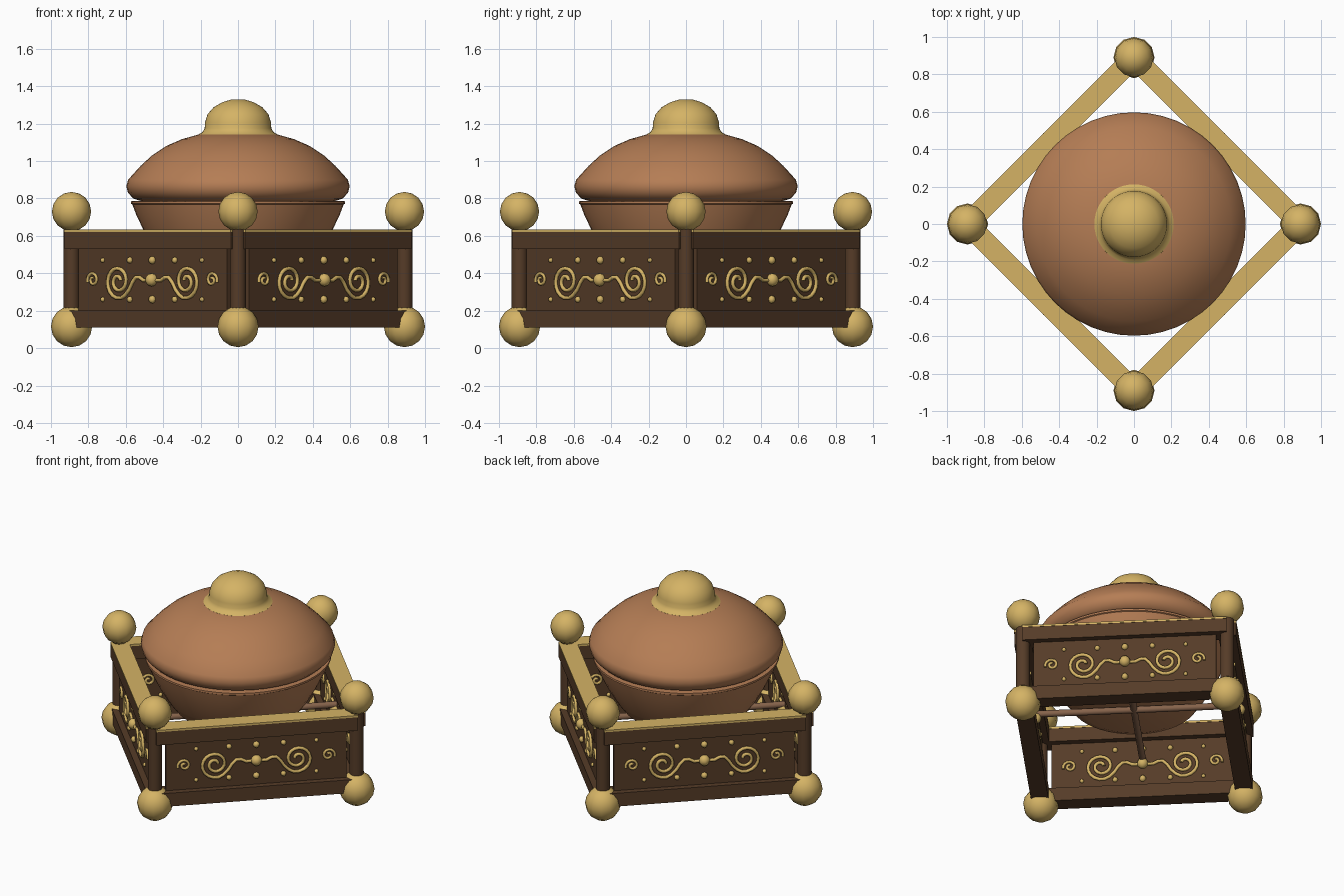
import bpy, bmesh, math
from mathutils import Matrix, Vector

if "Cube" in bpy.data.objects:
    bpy.data.objects.remove(bpy.data.objects["Cube"])


def material(name, rgb):
    m = bpy.data.materials.new(name)
    m.diffuse_color = (*rgb, 1)
    m.use_nodes = True
    m.node_tree.nodes["Principled BSDF"].inputs["Base Color"].default_value = m.diffuse_color
    return m


GOLD = material("gold", (0.66, 0.45, 0.13))
COPPER = material("copper", (0.46, 0.205, 0.09))
WOOD = material("dark_wood", (0.092, 0.045, 0.021))
BAR = material("bar_brown", (0.24, 0.125, 0.07))

CORNER = 0.89                      # post distance from the centre
SIDE = CORNER / math.sqrt(2)       # half length of one frame side
SIDES = [Matrix.Rotation(math.radians(45 + 90 * k), 4, 'Z')
         @ Matrix.Translation((0, -SIDE, 0)) for k in range(4)]


def add(name, mesh, mat, matrix=Matrix()):
    ob = bpy.data.objects.new(name, mesh)
    bpy.context.collection.objects.link(ob)
    ob.matrix_world = matrix
    if not mesh.materials:
        mesh.materials.append(mat)
    return ob


def finish(bm, name, smooth=None):
    bmesh.ops.recalc_face_normals(bm, faces=bm.faces)
    if smooth is not None:
        for f in bm.faces:
            f.smooth = True
        for e in bm.edges:
            if len(e.link_faces) == 2 and e.calc_face_angle(0) > math.radians(smooth):
                e.smooth = False
    mesh = bpy.data.meshes.new(name)
    bm.to_mesh(mesh)
    bm.free()
    return mesh


def box(name, size, centre):
    bm = bmesh.new()
    bmesh.ops.create_cube(bm, size=1, matrix=Matrix.Translation(centre)
                          @ Matrix.Diagonal((*size, 1)))
    return finish(bm, name)


def balls(name, items, seg=12, rings=8):
    bm = bmesh.new()
    for x, y, z, r in items:
        bmesh.ops.create_uvsphere(bm, u_segments=seg, v_segments=rings, radius=r,
                                  matrix=Matrix.Translation((x, y, z)))
    return finish(bm, name, 60)


def rod(name, radius, length, matrix):
    bm = bmesh.new()
    bmesh.ops.create_cone(bm, cap_ends=True, segments=14, radius1=radius,
                          radius2=radius, depth=length, matrix=matrix)
    return finish(bm, name, 40)


def lathe(name, profile, seg=48):
    bm = bmesh.new()
    verts = [bm.verts.new((r, 0, z)) for r, z in profile]
    edges = [bm.edges.new(p) for p in zip(verts, verts[1:])]
    bmesh.ops.spin(bm, geom=verts + edges, axis=(0, 0, 1), cent=(0, 0, 0),
                   angle=math.tau, steps=seg, use_duplicate=False)
    bmesh.ops.remove_doubles(bm, verts=bm.verts, dist=1e-4)
    return finish(bm, name, 35)


# Corner posts with ball feet and finials
post = rod("post", 0.043, 0.55, Matrix.Translation((0, 0, 0.375)))
foot = balls("ball_foot", [(0, 0, 0.115, 0.11)])
finial = balls("ball_finial", [(0, 0, 0.73, 0.105)])
for k in range(4):
    m = Matrix.Rotation(math.radians(90 * k), 4, 'Z') @ Matrix.Translation((CORNER, 0, 0))
    add("post", post, WOOD, m)
    add("ball_foot", foot, GOLD, m)
    add("ball_finial", finial, GOLD, m)

# Frame sides: rails, gold cap strip and thin panel
L = 2 * SIDE
parts = [("top_rail", box("top_rail", (L, 0.108, 0.09), (0, 0, 0.575)), WOOD),
         ("cap_strip", box("cap_strip", (L, 0.112, 0.013), (0, 0, 0.6265)), GOLD),
         ("bottom_rail", box("bottom_rail", (L, 0.108, 0.09), (0, 0, 0.155)), WOOD),
         ("panel", box("panel", (1.126, 0.03, 0.35), (0, 0, 0.365)), WOOD)]

# Gold bosses and studs on both panel faces
studs = []
for y in (-0.018, 0.018):
    studs.append((0, y * 1.3, 0.365, 0.035))
    for z in (0.26, 0.47):
        studs.append((0, y, z, 0.021))
        for s in (-1, 1):
            studs += [(s * 0.17, y, z, 0.017), (s * 0.375, y, z, 0.013)]
parts.append(("studs", balls("studs", studs, 8, 6), GOLD))


# Scroll ornaments: bevelled spiral curves
def spiral(cx, cz, r0, r1, turns, end, n=30):
    pts = []
    for i in range(n + 1):
        t = i / n
        a = end - (1 - t) * turns * math.tau
        r = r0 + (r1 - r0) * t
        pts.append((cx + r * math.cos(a), cz + r * math.sin(a)))
    return pts


tail = [(-0.205, 0.283), (-0.175, 0.313), (-0.152, 0.35), (-0.125, 0.378),
        (-0.095, 0.378), (-0.065, 0.362), (-0.03, 0.362)]
large = spiral(-0.257, 0.357, 0.018, 0.092, 1.75, -math.pi / 2 + 0.25) + tail
small = spiral(-0.45, 0.365, 0.008, 0.042, 1.4, math.radians(200), 18)
curve = bpy.data.curves.new("scrolls", 'CURVE')
curve.dimensions = '3D'
curve.bevel_depth = 0.011
curve.bevel_resolution = 1
curve.use_fill_caps = True
for y in (-0.019, 0.019):
    for s in (1, -1):
        for pts, thick in ((large, 1), (small, 0.8)):
            sp = curve.splines.new('POLY')
            sp.points.add(len(pts) - 1)
            for p, (x, z) in zip(sp.points, pts):
                p.co = (s * x, y, z, 1)
                p.radius = thick
tmp = bpy.data.objects.new("scroll_curve", curve)
bpy.context.collection.objects.link(tmp)
bpy.context.view_layer.update()
scroll = bpy.data.meshes.new_from_object(
    tmp.evaluated_get(bpy.context.evaluated_depsgraph_get()))
bpy.data.objects.remove(tmp)
parts.append(("scrolls", scroll, GOLD))

for m in SIDES:
    for name, mesh, mat in parts:
        add(name, mesh, mat, m)

# Crossed support bars under the gong
for a in (45, 135):
    m = Matrix.Rotation(math.radians(a), 4, 'Z') @ Matrix.Translation((0, 0, 0.395))
    add("support_bar", rod("support_bar", 0.021, L, m @ Matrix.Rotation(math.pi / 2, 4, 'Y')), BAR)

# Gong: lower bowl, upper shell and gold boss
add("gong_bowl", lathe("gong_bowl", [
    (0, 0.42), (0.33, 0.42), (0.39, 0.445), (0.44, 0.515), (0.50, 0.62), (0.545, 0.715),
    (0.565, 0.768), (0.572, 0.772), (0.572, 0.785), (0.54, 0.787), (0, 0.787)]), COPPER)
add("gong_shell", lathe("gong_shell", [
    (0, 0.78), (0.52, 0.787), (0.56, 0.80), (0.588, 0.83), (0.597, 0.865), (0.588, 0.9),
    (0.52, 0.975), (0.46, 1.03), (0.385, 1.08), (0.30, 1.117), (0.20, 1.145),
    (0, 1.15)]), COPPER)
add("gong_boss", lathe("gong_boss", [
    (0, 1.13), (0.214, 1.135), (0.212, 1.142), (0.19, 1.155), (0.178, 1.175),
    (0.177, 1.205), (0.163, 1.25), (0.13, 1.288), (0.085, 1.314), (0.04, 1.328),
    (0, 1.33)]), GOLD)
